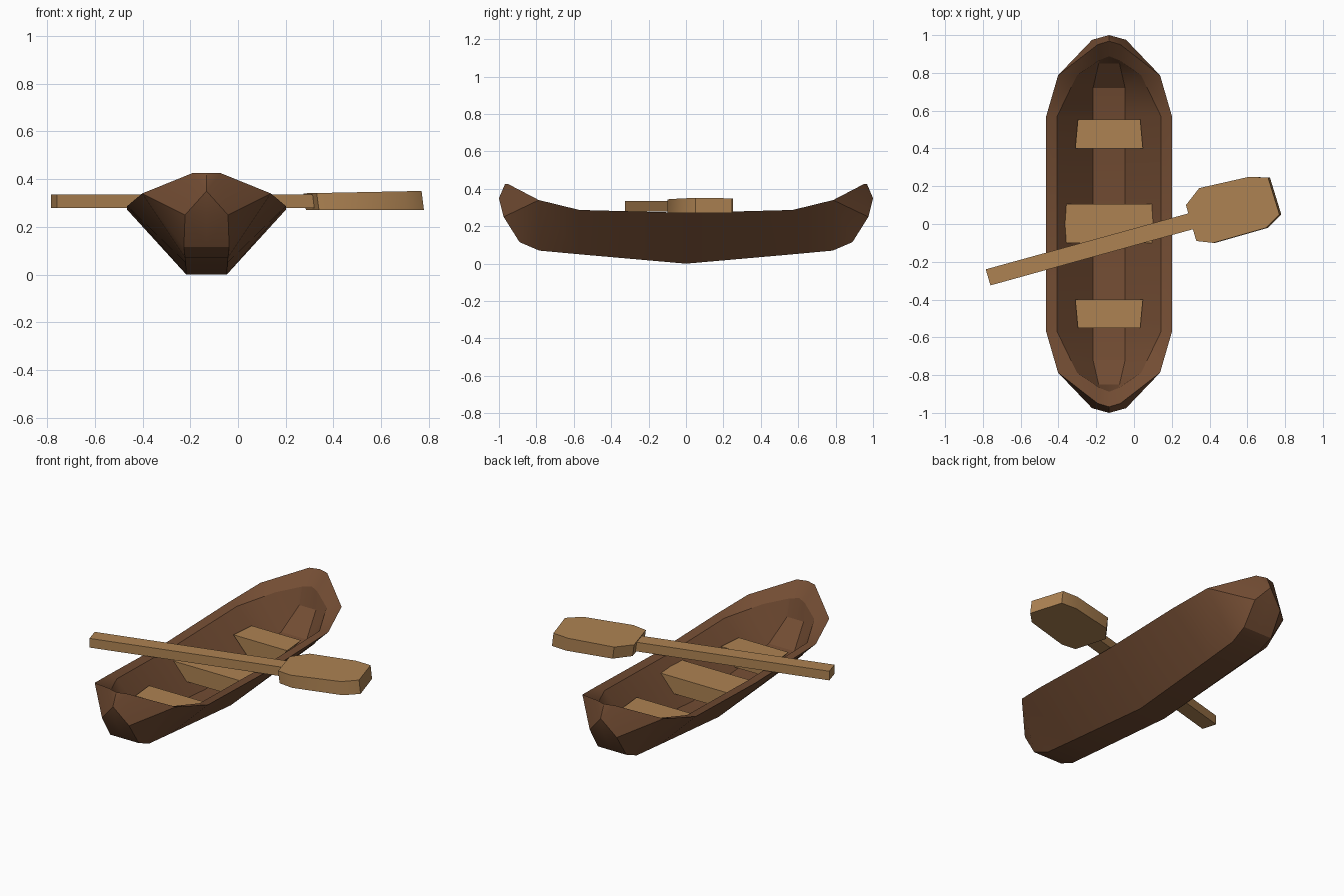
import bpy
import bmesh
import math

if "Cube" in bpy.data.objects:
    bpy.data.objects.remove(bpy.data.objects["Cube"])

BOAT_X = -0.132


def make_material(name, color):
    mat = bpy.data.materials.new(name)
    mat.use_nodes = True
    mat.diffuse_color = color
    mat.node_tree.nodes["Principled BSDF"].inputs["Base Color"].default_value = color
    return mat


dark_wood = make_material("dark brown wood", (0.17, 0.073, 0.033, 1))
light_wood = make_material("light tan wood", (0.42, 0.225, 0.085, 1))


def build(name, polygons, mat, x=0.0, angle=30):
    """Weld a list of polygons into one closed object."""
    bm = bmesh.new()
    verts = {}
    for poly in polygons:
        corners = []
        for p in poly:
            key = tuple(round(c, 4) + 0.0 for c in p)
            if key not in verts:
                verts[key] = bm.verts.new(key)
            if verts[key] not in corners:
                corners.append(verts[key])
        if len(corners) > 2 and not bm.faces.get(corners):
            bm.faces.new(corners)
    bmesh.ops.recalc_face_normals(bm, faces=bm.faces)
    mesh = bpy.data.meshes.new(name)
    bm.to_mesh(mesh)
    bm.free()
    mesh.materials.append(mat)
    obj = bpy.data.objects.new(name, mesh)
    obj.location.x = x
    bpy.context.collection.objects.link(obj)
    bpy.ops.object.select_all(action='DESELECT')
    bpy.context.view_layer.objects.active = obj
    obj.select_set(True)
    bpy.ops.object.shade_smooth_by_angle(angle=math.radians(angle))
    return obj


def prism(bottom, top):
    """Polygons of a solid between two matching outlines."""
    n = len(top)
    sides = [(bottom[i], bottom[(i + 1) % n], top[(i + 1) % n], top[i]) for i in range(n)]
    return [bottom, top] + sides


# Hull: long edges from midship to the tip, for one quarter of the boat
tip = (0, 1, 0.35)
keel = [(0.085, 0, 0), (0.088, 0.57, 0.05), (0.09, 0.785, 0.07),
        (0.095, 0.89, 0.115), (0.09, 0.975, 0.25), tip, tip]
corner = (0.27, 0.787, 0.34)
rim = [(0.333, 0, 0.272), (0.333, 0.57, 0.287), corner, corner, corner,
       (0.06, 0.95, 0.425), (0, 0.968, 0.425)]
inner = (0.17, 0.787, 0.31)
inner_rim = [(0.275, 0, 0.268), (0.275, 0.57, 0.28), inner, inner, inner,
             (0.05, 0.868, 0.345), (0, 0.888, 0.352)]
bilge = (0.085, 0.72, 0.12)
floor = [(0.085, 0, 0.05), (0.085, 0.57, 0.095), bilge, bilge, bilge,
         (0.055, 0.85, 0.24), (0, 0.85, 0.24)]
keel_middle = [(0, y, z) for _, y, z in keel]
floor_middle = [(0, y, z) for _, y, z in floor]
edges = [keel_middle, keel, rim, inner_rim, floor, floor_middle]

hull_faces = []
for sx in (1, -1):
    for sy in (1, -1):
        for a, b in zip(edges, edges[1:]):
            for i in range(len(keel) - 1):
                quad = (a[i], a[i + 1], b[i + 1], b[i])
                hull_faces.append([(x * sx, y * sy, z) for x, y, z in quad])
build("hull", hull_faces, dark_wood, BOAT_X)


# Seats: thick benches that narrow downwards and towards the boat ends
def seat(name, y0, y1, half0, half1, z):
    def outline(shrink, height):
        return [(-half0 + shrink, y0, height), (half0 - shrink, y0, height),
                (half1 - shrink, y1, height), (-half1 + shrink, y1, height)]
    build(name, prism(outline(0.09, z - 0.1), outline(0, z)), light_wood, BOAT_X)


seat("middle_seat", -0.1, 0.105, 0.237, 0.23, 0.22)
seat("rear_seat", 0.4, 0.553, 0.179, 0.165, 0.2)
seat("front_seat", -0.4, -0.55, 0.179, 0.165, 0.2)

# Paddle shaft, lying across the boat
shaft = [(-0.785, -0.24), (-0.76, -0.325), (0.34, -0.02), (0.32, 0.065)]
build("paddle_shaft", prism([(x, y, 0.28) for x, y in shaft],
                            [(x, y, 0.335) for x, y in shaft]), light_wood)

# Paddle blade, slightly thicker towards its end
blade = [(0.285, 0.1), (0.355, 0.19), (0.62, 0.25), (0.72, 0.245),
         (0.78, 0.05), (0.71, -0.02), (0.43, -0.1), (0.34, -0.09)]
build("paddle_blade", prism([(x, y, 0.27) for x, y in blade],
                            [(x - 0.01, y, 0.335 + 0.02 * x) for x, y in blade]), light_wood)
